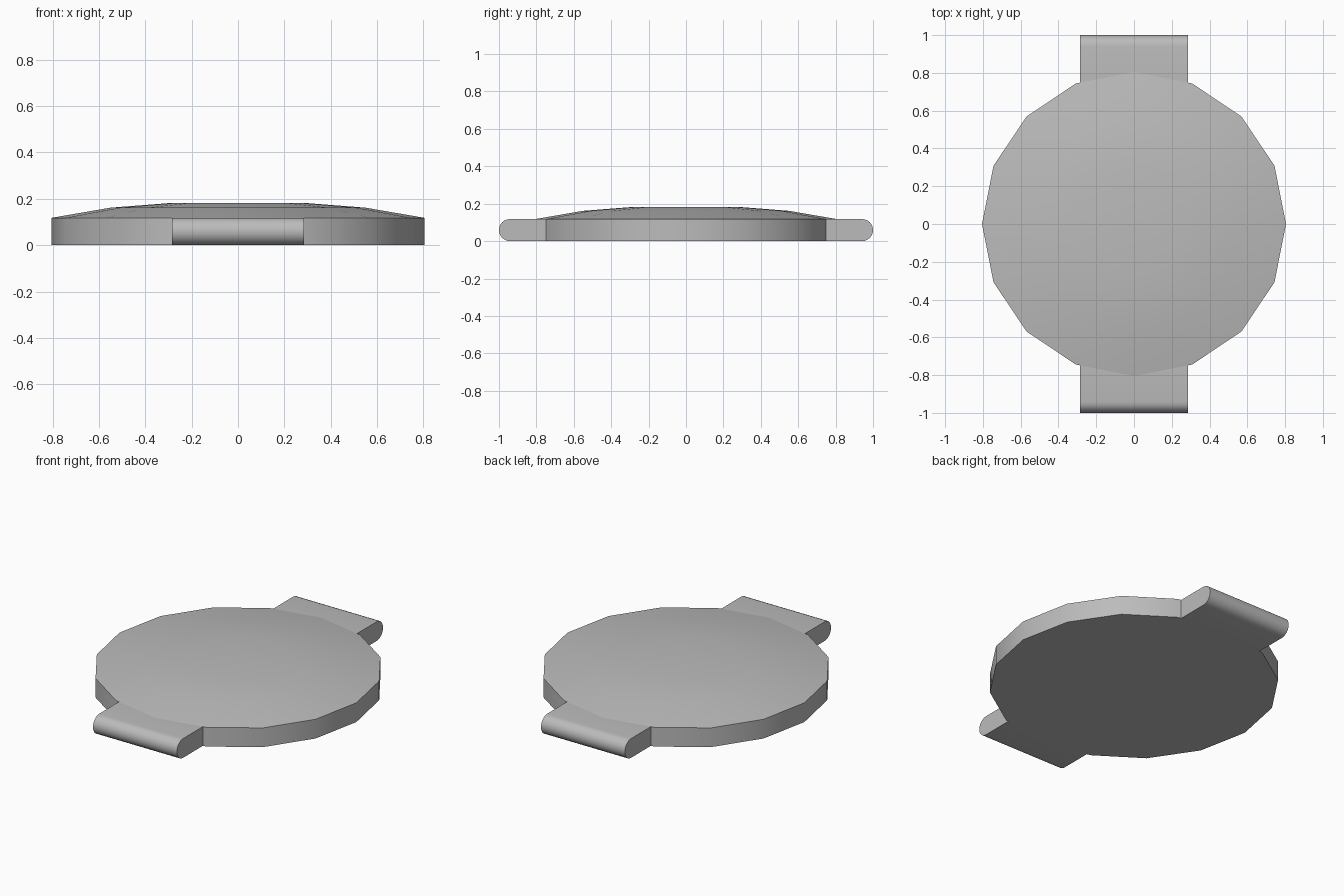
import bpy, bmesh, math

cube = bpy.data.objects.get("Cube")
if cube:
    bpy.data.objects.remove(cube)

SIDES = 16
THICK = 0.118

grey = bpy.data.materials.new("plain grey")
grey.use_nodes = True
colour = (0.5, 0.5, 0.5, 1)
grey.diffuse_color = colour
grey.node_tree.nodes["Principled BSDF"].inputs["Base Color"].default_value = colour


def finish(bm, name):
    bmesh.ops.recalc_face_normals(bm, faces=bm.faces)
    mesh = bpy.data.meshes.new(name)
    bm.to_mesh(mesh)
    bm.free()
    mesh.materials.append(grey)
    obj = bpy.data.objects.new(name, mesh)
    bpy.context.collection.objects.link(obj)
    bpy.ops.object.select_all(action="DESELECT")
    obj.select_set(True)
    bpy.context.view_layer.objects.active = obj
    bpy.ops.object.shade_smooth_by_angle(angle=math.radians(30))
    return obj


# Sixteen-sided disc with a shallow domed top
bm = bmesh.new()
rings = []
for radius, z in [(0.805, 0), (0.805, THICK), (0.55, 0.162), (0.28, 0.183)]:
    rings.append([bm.verts.new((radius * math.cos(math.tau * i / SIDES),
                                radius * math.sin(math.tau * i / SIDES), z))
                  for i in range(SIDES)])
for low, high in zip(rings, rings[1:]):
    for i in range(SIDES):
        j = (i + 1) % SIDES
        bm.faces.new((low[i], low[j], high[j], high[i]))
bm.faces.new(rings[0])
bm.faces.new(rings[-1])
finish(bm, "domed_disc")


# Rounded tab at each end
def tab(name, side):
    bm = bmesh.new()
    r = THICK / 2
    profile = [(0.74, 0)]
    for i in range(13):
        a = -math.pi / 2 + math.pi * i / 12
        profile.append((1 - r + r * math.cos(a), r + r * math.sin(a)))
    profile.append((0.74, THICK))
    face = bm.faces.new([bm.verts.new((-0.285, side * y, z)) for y, z in profile])
    out = bmesh.ops.extrude_face_region(bm, geom=[face])
    verts = [v for v in out["geom"] if isinstance(v, bmesh.types.BMVert)]
    bmesh.ops.translate(bm, verts=verts, vec=(0.57, 0, 0))
    finish(bm, name)


tab("front_tab", -1)
tab("back_tab", 1)
